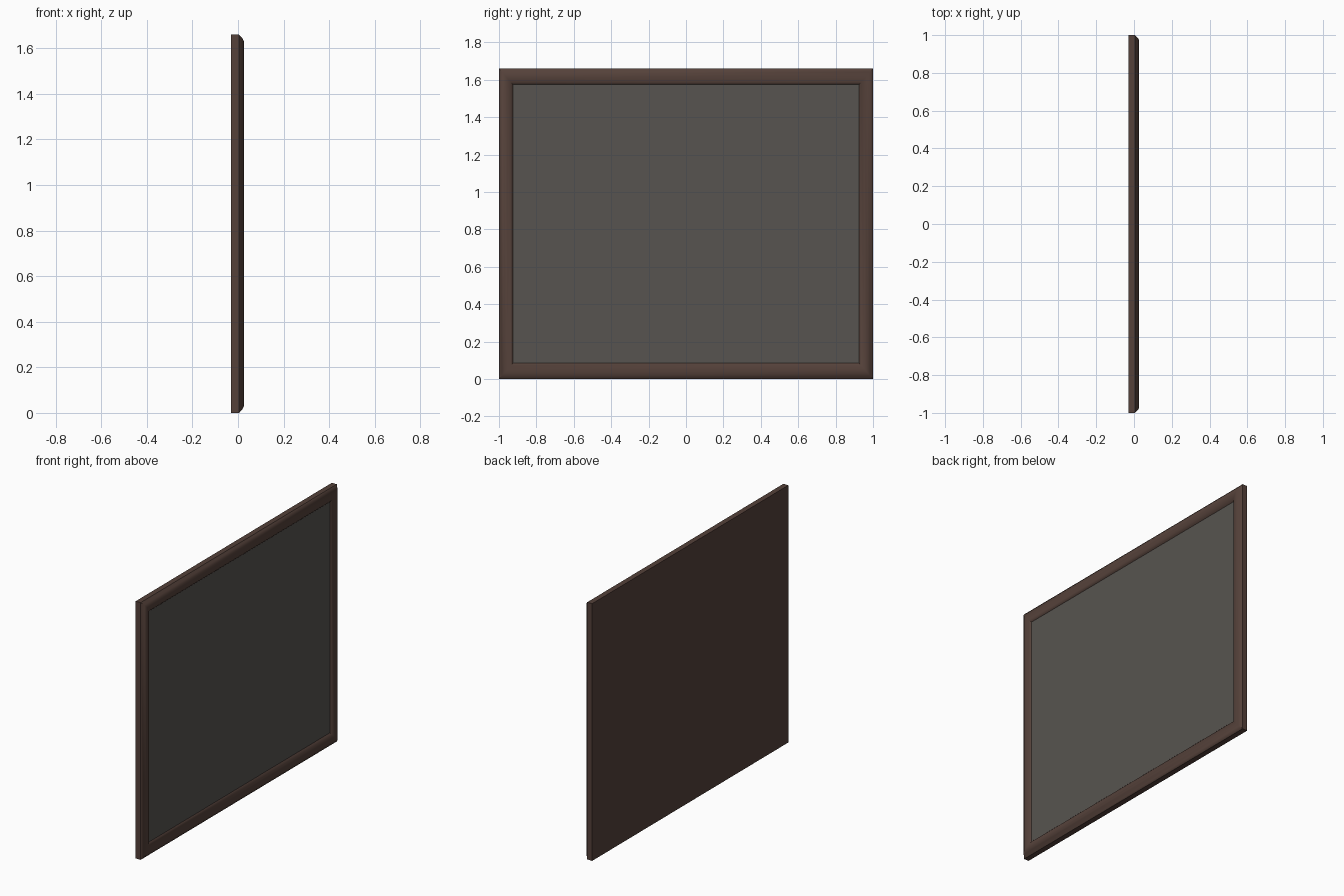
import bpy, bmesh

if "Cube" in bpy.data.objects:
    bpy.data.objects.remove(bpy.data.objects["Cube"])

HALF_Y, HEIGHT = 1.0, 1.66
Z_STRETCH = 1.15          # top and bottom rails are slightly wider


def paint(obj, name, rgb):
    mat = bpy.data.materials.new(name)
    mat.diffuse_color = (*rgb, 1)
    mat.use_nodes = True
    mat.node_tree.nodes["Principled BSDF"].inputs["Base Color"].default_value = mat.diffuse_color
    obj.data.materials.append(mat)


def make_object(name, bm):
    bmesh.ops.recalc_face_normals(bm, faces=bm.faces)
    mesh = bpy.data.meshes.new(name)
    bm.to_mesh(mesh)
    bm.free()
    obj = bpy.data.objects.new(name, mesh)
    bpy.context.collection.objects.link(obj)
    return obj


def ring(bm, x, inset):
    y = HALF_Y - inset
    z0 = inset * Z_STRETCH
    z1 = HEIGHT - z0
    return [bm.verts.new((x, a, b)) for a, b in
            ((-y, z0), (y, z0), (y, z1), (-y, z1))]


# Frame: moulding profile (depth, inset) swept around mitred corners, closed back
profile = [(-0.03, 0), (0.005, 0), (0.021, 0.016), (0.027, 0.028),
           (0.026, 0.045), (0.021, 0.063), (0.008, 0.074), (-0.005, 0.074)]
bm = bmesh.new()
rings = [ring(bm, x, inset) for x, inset in profile]
for a, b in zip(rings, rings[1:]):
    for i in range(4):
        j = (i + 1) % 4
        bm.faces.new((a[i], a[j], b[j], b[i]))
bm.faces.new(rings[0])
bm.faces.new(rings[-1])
frame = make_object("frame", bm)
paint(frame, "dark_wood", (0.09, 0.053, 0.042))
bpy.context.view_layer.objects.active = frame
frame.select_set(True)
bpy.ops.object.shade_smooth_by_angle(angle=0.7)

# Panel: thin slab set into the frame
bm = bmesh.new()
bmesh.ops.create_cube(bm, size=1)
for v in bm.verts:
    v.co.x = 0.008 if v.co.x > 0 else -0.004
    v.co.y *= 2 * (HALF_Y - 0.074)
    v.co.z = HEIGHT / 2 + v.co.z * (HEIGHT - 2 * 0.074 * Z_STRETCH)
panel = make_object("panel", bm)
paint(panel, "dark_grey", (0.095, 0.088, 0.08))
